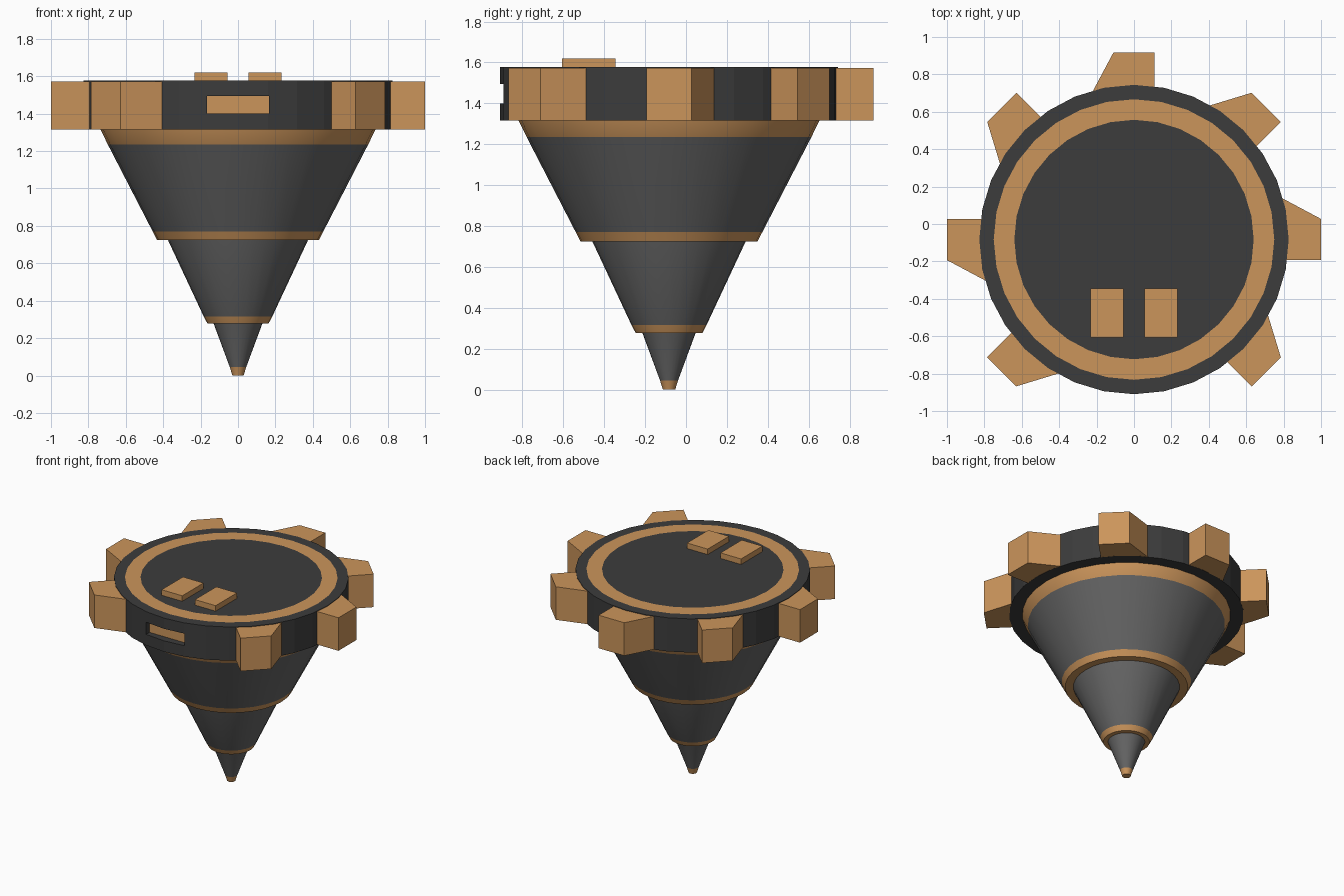
import bpy, bmesh, math
from mathutils import Matrix

if "Cube" in bpy.data.objects:
    bpy.data.objects.remove(bpy.data.objects["Cube"])

CY = -0.083          # axis of the drill in y
Z0, Z1 = 1.315, 1.577  # bottom and top of the gear disc


def material(name, rgb):
    m = bpy.data.materials.new(name)
    m.diffuse_color = (*rgb, 1)
    m.use_nodes = True
    m.node_tree.nodes["Principled BSDF"].inputs["Base Color"].default_value = m.diffuse_color
    return m


COPPER = material("copper", (0.60, 0.30, 0.105))
DARK = material("dark_grey", (0.045, 0.045, 0.045))
STEEL = material("steel_grey", (0.13, 0.13, 0.13))


def finish(name, bm, mats, smooth=False):
    bmesh.ops.recalc_face_normals(bm, faces=bm.faces)
    me = bpy.data.meshes.new(name)
    bm.to_mesh(me)
    bm.free()
    for m in mats:
        me.materials.append(m)
    ob = bpy.data.objects.new(name, me)
    bpy.context.collection.objects.link(ob)
    if smooth:
        bpy.ops.object.select_all(action='DESELECT')
        bpy.context.view_layer.objects.active = ob
        ob.select_set(True)
        bpy.ops.object.shade_smooth_by_angle(angle=math.radians(30))
    return ob


def lathe(name, profile, slots, mats, sides=32, smooth=False):
    """Revolve (radius, z) points; slots gives the material of each segment."""
    bm = bmesh.new()
    rings = []
    for r, z in profile:
        if r == 0:
            rings.append([bm.verts.new((0, CY, z))] * sides)
        else:
            rings.append([bm.verts.new((r * math.cos(a), CY + r * math.sin(a), z))
                          for a in (2 * math.pi * i / sides for i in range(sides))])
    for a, b, slot in zip(rings, rings[1:], slots):
        for i in range(sides):
            j = (i + 1) % sides
            quad = list(dict.fromkeys((a[i], a[j], b[j], b[i])))
            bm.faces.new(quad).material_index = slot
    return finish(name, bm, mats, smooth)


def box(name, lo, hi, mat):
    bm = bmesh.new()
    bmesh.ops.create_cube(bm, size=1)
    for v in bm.verts:
        v.co = [(l + h) / 2 + c * (h - l) for l, h, c in zip(lo, hi, v.co)]
    return finish(name, bm, [mat])


# Gear disc with a flush copper ring on top
disc = lathe("gear_disc",
             [(0, Z0), (0.827, Z0), (0.827, Z1), (0.75, Z1), (0.64, Z1), (0, Z1)],
             [0, 0, 0, 1, 0], [DARK, COPPER])

# Slot cut in the front of the disc, with a copper panel at its back
cutter = box("slot_cutter", (-0.165, -1.1, 1.40), (0.165, -0.85, 1.494), DARK)
mod = disc.modifiers.new("slot", 'BOOLEAN')
mod.object = cutter
mod.operation = 'DIFFERENCE'
mod.solver = 'EXACT'
bpy.context.view_layer.objects.active = disc
bpy.ops.object.modifier_apply(modifier="slot")
bpy.data.objects.remove(cutter)
box("slot_panel", (-0.165, -0.852, 1.40), (0.165, -0.83, 1.494), COPPER)

# Seven gear teeth, straight on one side and flared on the other; none in front
TOOTH = [(0.70, -0.11), (1.0, -0.11), (1.0, 0.11), (0.79, 0.222), (0.70, 0.222)]
for k in range(8):
    if k == 6:
        continue
    bm = bmesh.new()
    base = bm.faces.new([bm.verts.new((x, y, Z0 + 0.001)) for x, y in TOOTH])
    ext = bmesh.ops.extrude_face_region(bm, geom=[base])
    top = [g for g in ext["geom"] if isinstance(g, bmesh.types.BMVert)]
    bmesh.ops.translate(bm, verts=top, vec=(0, 0, Z1 - Z0 - 0.005))
    bm.transform(Matrix.Translation((0, CY, 0)) @ Matrix.Rotation(k * math.pi / 4, 4, 'Z'))
    finish(f"gear_tooth_{k + 1}", bm, [COPPER])

# Three stacked drill cones, each banded in copper
lathe("drill_upper",
      [(0, Z0 + 0.01), (0.737, Z0 + 0.01), (0.735, Z0), (0.696, 1.235), (0.456, 0.77),
       (0.433, 0.725), (0, 0.725)],
      [1, 1, 1, 0, 1, 1], [STEEL, COPPER], smooth=True)
lathe("drill_middle",
      [(0, 0.735), (0.378, 0.735), (0.375, 0.725), (0.183, 0.315), (0.163, 0.277), (0, 0.277)],
      [0, 0, 0, 1, 1], [STEEL, COPPER], smooth=True)
lathe("drill_tip",
      [(0, 0.287), (0.134, 0.287), (0.13, 0.277), (0.044, 0.045), (0.03, 0), (0, 0)],
      [0, 0, 0, 1, 1], [STEEL, COPPER], smooth=True)

# Two raised pads on the top
for side, x in (("left", -0.2325), ("right", 0.055)):
    box(f"top_pad_{side}", (x, -0.607, Z1 - 0.01), (x + 0.1775, -0.345, 1.62), COPPER)
